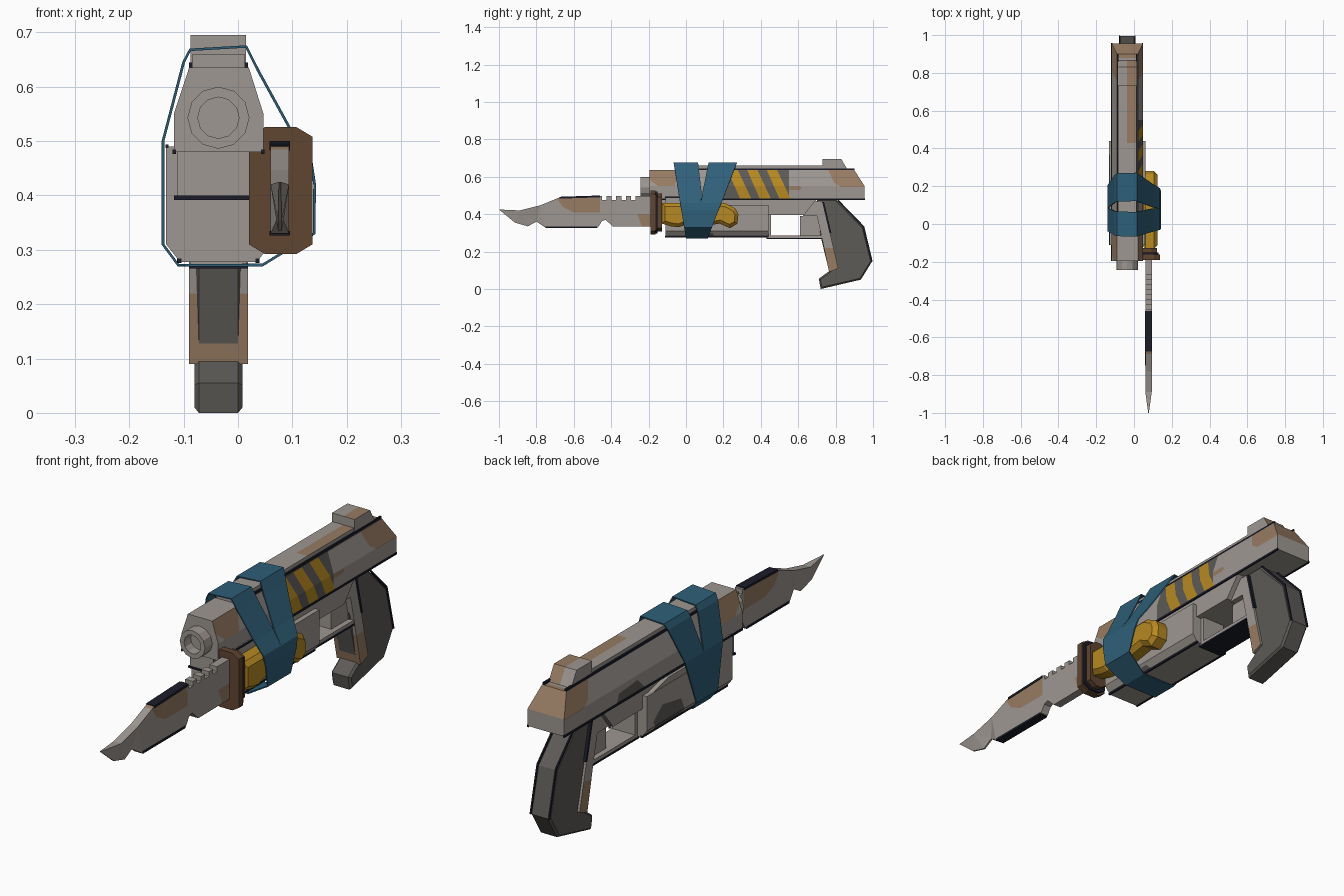
import bpy, bmesh, math
from mathutils import Vector

if "Cube" in bpy.data.objects:
    bpy.data.objects.remove(bpy.data.objects["Cube"])

def material(name, col):
    m = bpy.data.materials.new(name)
    m.diffuse_color = (*col, 1)
    m.use_nodes = True
    m.node_tree.nodes["Principled BSDF"].inputs["Base Color"].default_value = m.diffuse_color
    return m

GRAY = material("light gray", (.34, .31, .285))
DARK = material("dark gray", (.11, .103, .095))
TAN = material("tan", (.31, .20, .125))
YELLOW = material("yellow", (.47, .25, .016))
BLUE = material("cloth blue", (.028, .115, .19))
BROWN = material("dark brown", (.115, .06, .03))
NAVY = material("seam navy", (.011, .012, .022))
CX = -.036  # centre line of the gun

def finish(name, bm, mat):
    bmesh.ops.recalc_face_normals(bm, faces=bm.faces)
    me = bpy.data.meshes.new(name)
    bm.to_mesh(me)
    bm.free()
    me.materials.append(mat)
    ob = bpy.data.objects.new(name, me)
    bpy.context.collection.objects.link(ob)
    return ob

def extrude(name, pts, axis, a, b, mat, bevel=0, tweak=None):
    """Profile swept from a to b; axis 0 takes (y,z) points, axis 1 takes (x,z)."""
    bm = bmesh.new()
    at = lambda p, t: (t, p[0], p[1]) if axis == 0 else (p[0], t, p[1])
    va = [bm.verts.new(at(p, a)) for p in pts]
    vb = [bm.verts.new(at(p, b)) for p in pts]
    bm.faces.new(va)
    bm.faces.new(vb[::-1])
    for i in range(len(pts)):
        j = (i + 1) % len(pts)
        bm.faces.new((va[i], vb[i], vb[j], va[j]))
    bmesh.ops.recalc_face_normals(bm, faces=bm.faces)
    if bevel:
        rim = [e for f in bm.faces if abs(f.normal[axis]) > .99 for e in f.edges]
        bmesh.ops.bevel(bm, geom=list(set(rim)), offset=bevel, segments=1, affect='EDGES')
    if tweak:
        for v in bm.verts:
            tweak(v.co)
        bmesh.ops.triangulate(bm, faces=bm.faces)
    return finish(name, bm, mat)

def box(name, x, y, z, mat):
    return extrude(name, [(x[0], z[0]), (x[1], z[0]), (x[1], z[1]), (x[0], z[1])], 1, *y, mat)

def paint(ob, poly, mat, side, axes=(1, 2)):
    """Cut a convex patch into the faces looking along side and colour it."""
    me = ob.data
    if mat.name not in me.materials:
        me.materials.append(mat)
    idx = me.materials.find(mat.name)
    bm = bmesh.new()
    bm.from_mesh(me)
    bm.normal_update()
    faces = [f for f in bm.faces if f.normal.dot(Vector(side)) > .2]
    mid = [sum(p[k] for p in poly) / len(poly) for k in (0, 1)]
    for p, q in zip(poly, poly[1:] + poly[:1]):
        n = [-(q[1] - p[1]), q[0] - p[0]]
        if n[0] * (mid[0] - p[0]) + n[1] * (mid[1] - p[1]) < 0:
            n = [-n[0], -n[1]]
        co, no = Vector((0, 0, 0)), Vector((0, 0, 0))
        for k in (0, 1):
            co[axes[k]], no[axes[k]] = p[k], n[k]
        geom = faces + list({e for f in faces for e in f.edges}) + list({v for f in faces for v in f.verts})
        r = bmesh.ops.bisect_plane(bm, geom=geom, dist=1e-5, plane_co=co, plane_no=no.normalized())
        faces = [g for g in r['geom'] if isinstance(g, bmesh.types.BMFace)
                 and (g.calc_center_median() - co).dot(no) > 0]
    for f in faces:
        f.material_index = idx
    bm.to_mesh(me)
    bm.free()

RIGHT, LEFT, UP = (1, 0, 0), (-1, 0, 0), (0, 0, 1)

# Upper body with a sloped rear
sec = [(-.118, .48), (.047, .48), (.047, .55), (.02, .635), (-.09, .635), (-.118, .55)]
def slope_rear(co):
    if co.y > .9 and co.z > .6:
        co.y = .9
upper = extrude("upper_body", sec, 1, -.195, .955, GRAY, tweak=slope_rear)
paint(upper, [(.2, .47), (.55, .47), (.55, .64), (.2, .64)], DARK, RIGHT)
for y in (.22, .325, .43):
    paint(upper, [(y, .64), (y + .055, .64), (y + .135, .47), (y + .075, .47)], YELLOW, RIGHT)
paint(upper, [(.55, .53), (.61, .53), (.62, .54), (.61, .55), (.55, .55)], TAN, RIGHT)
for side in (RIGHT, LEFT):
    paint(upper, [(.76, .64), (.79, .57), (.83, .545), (.96, .545), (.96, .64)], TAN, side)
    paint(upper, [(-.2, .64), (-.2, .59), (-.15, .55), (-.06, .55), (-.03, .64)], TAN, side)
paint(upper, [(-.12, .88), (.05, .88), (.05, .96), (-.12, .96)], TAN, UP, (0, 1))
paint(upper, [(.42, .47), (.62, .47), (.6, .52), (.48, .53)], DARK, LEFT)

# Top rail, rear sight and seams
rail = box("top_rail", (-.084, .012), (-.02, .74), (.63, .66), GRAY)
paint(rail, [(-.036, .43), (.02, .43), (.02, .75), (-.036, .75)], TAN, UP, (0, 1))
sight = extrude("rear_sight", [(.73, .63), (.73, .695), (.83, .695), (.868, .63)], 0, -.087, .015, GRAY)
paint(sight, [(-.036, .72), (.02, .72), (.02, .88), (-.036, .88)], TAN, UP, (0, 1))
for s in (-1, 1):
    c = CX + s * .05
    box("rail_seam", (c - .004, c + .004), (-.02, .9), (.632, .645), NAVY)
    c = CX + s * .0815
    box("upper_body_seam", (c - .003, c + .003), (-.197, .957), (.476, .485), NAVY)
    c = CX + s * .0945
    box("frame_seam", (c - .003, c + .003), (-.112, .06), (.487, .494), NAVY)
    c = CX + s * .072
    box("frame_bottom_seam", (c - .004, c + .004), (-.112, .442), (.276, .284), NAVY)

# Muzzle ring with bore
bm = bmesh.new()
rings = []
for r, y in ((.057, -.19), (.057, -.243), (.038, -.243), (.038, -.2)):
    rings.append([bm.verts.new((CX + r * math.cos(math.tau * i / 12), y,
                                .543 + r * math.sin(math.tau * i / 12))) for i in range(12)])
for a, b in zip(rings, rings[1:]):
    for i in range(12):
        j = (i + 1) % 12
        bm.faces.new((a[i], a[j], b[j], b[i]))
bm.faces.new(rings[-1])
finish("muzzle", bm, GRAY)

# Frame under the upper body
extrude("frame_core", [(-.15, .395), (.63, .395), (.70, .482), (-.15, .482)], 0, -.112, .04, GRAY)
box("front_seam", (-.118, .046), (-.153, -.14), (.392, .4), NAVY)
frame = extrude("lower_frame", [(-.132, .31), (-.107, .278), (.035, .278), (.06, .31), (.06, .45), (-.132, .45)],
                1, -.11, .44, GRAY)
box("frame_shoulder", (-.132, .06), (-.11, .06), (.45, .49), GRAY)
paint(frame, [(.18, .27), (.36, .27), (.4, .33), (.34, .38), (.22, .36)], DARK, LEFT)
paint(frame, [(.1, .27), (.16, .27), (.14, .3), (.11, .3)], DARK, RIGHT)
extrude("left_side_panel", [(.06, .44), (.44, .44), (.3, .475), (.06, .475)], 0, -.13, -.11, GRAY)

# Trigger guard and trigger
box("guard_bar", (-.088, .016), (.43, .73), (.272, .287), GRAY)
box("guard_seam", (-.09, .018), (.43, .73), (.266, .273), NAVY)
box("guard_front", (-.088, .016), (.438, .455), (.28, .4), GRAY)
extrude("trigger", [(.61, .39), (.61, .285), (.735, .285), (.735, .4)], 0, -.066, -.006, GRAY)

# Grip with front strap
extrude("grip", [(.7, .482), (.8, .482), (.95, .33), (.995, .147), (.935, .05), (.72, 0), (.71, .055),
                 (.765, .095), (.72, .28)], 0, -.08, .008, DARK, bevel=.008)
strap = extrude("grip_strap", [(.625, .39), (.68, .47), (.73, .47), (.77, .3), (.815, .11), (.765, .09),
                               (.727, .27), (.70, .39)], 0, -.09, .018, GRAY)
for side in (RIGHT, LEFT, (0, -1, 0)):
    paint(strap, [(.7, .05), (.83, .05), (.83, .22), (.7, .22)], TAN, side)
extrude("strap_seam", [(.728, .465), (.738, .465), (.777, .3), (.767, .3)], 0, -.092, .02, NAVY)
for s in (-1, 1):
    c = CX + s * .041
    extrude("grip_back_seam", [(.8, .484), (.808, .484), (.953, .335), (.998, .147), (.99, .147), (.945, .33)],
            0, c - .003, c + .003, NAVY)

# Knife blade with saw teeth, thin at the cutting edge
teeth = []
for i in range(4):
    y = -.45 + i * .052
    teeth += [(y, .497), (y, .477), (y + .024, .477), (y + .024, .497)]
blade_pts = [(-1, .425), (-.89, .42), (-.78, .447), (-.675, .49), (-.46, .497)] + teeth + [
    (-.18, .497), (-.18, .335), (-.39, .333), (-.43, .37), (-.45, .362), (-.47, .33), (-.755, .33),
    (-.8, .36), (-.845, .335), (-.915, .355)]
def sharpen(co):
    if co.y < -.99:
        co.x = .077 + (co.x - .077) * .1
    elif co.z < .37 and co.y < -.78:
        co.x = .077 + (co.x - .077) * .2
blade = extrude("knife_blade", blade_pts, 0, .06, .094, GRAY, tweak=sharpen)
for side in (RIGHT, LEFT, UP):
    paint(blade, [(-.7, .5), (-.66, .44), (-.6, .41), (-.46, .41), (-.46, .5)], TAN, side)
for side in (RIGHT, LEFT):
    paint(blade, [(-.26, .4), (-.18, .4), (-.18, .33), (-.235, .33)], TAN, side)
extrude("blade_spine_seam", [(-.675, .483), (-.46, .49), (-.46, .5), (-.675, .493)], 0, .058, .096, NAVY)
box("blade_edge_seam", (.058, .096), (-.75, -.475), (.326, .335), NAVY)

# Knife guard plates and handle
def octagon(d):
    x0, x1, z0, z1, c = .02 + d, .137 - d, .292 + d, .526 - d, .03
    return [(x0, z0 + .018), (x0 + c, z0), (x1 - c, z0), (x1, z0 + .018),
            (x1, z1 - .018), (x1 - c, z1), (x0 + c, z1), (x0, z1 - .018)]
extrude("guard_plate_front", octagon(0), 1, -.19, -.162, BROWN)
extrude("guard_plate_seam", octagon(.006), 1, -.163, -.152, NAVY)
extrude("guard_plate_back", octagon(.016), 1, -.153, -.128, BROWN)
extrude("knife_handle", [(-.13, .46), (.21, .46), (.265, .43), (.28, .4), (.275, .35), (.235, .325), (.18, .35),
                         (.09, .335), (.03, .355), (-.04, .33), (-.08, .335), (-.13, .35)],
        0, .042, .124, YELLOW, bevel=.018)

# Two cloth bands in a V around the gun and the handle
loop = [(-.1, .645), (-.088, .668), (.015, .674), (.037, .63), (.1, .515), (.135, .46), (.141, .42), (.14, .33),
        (.045, .272), (-.11, .272), (-.138, .31), (-.138, .5)]
def mix(z, top, mid, low):
    return mid + (top - mid) * (z - .5) / .17 if z > .5 else low + (mid - low) * (z - .27) / .23
def band(name, e0, e1):
    bm = bmesh.new()
    rows = [[bm.verts.new((x, mix(z, *e), z)) for e in (e0, e1)] for x, z in loop]
    for a, b in zip(rows, rows[1:] + rows[:1]):
        bm.faces.new((a[0], a[1], b[1], b[0]))
    ob = finish(name, bm, BLUE)
    mod = ob.modifiers.new("thickness", 'SOLIDIFY')
    mod.thickness, mod.offset = .005, 0
band("front_cloth_band", (-.065, -.038, 0), (.065, .085, .058))
band("rear_cloth_band", (.12, .085, .058), (.27, .205, .115))
